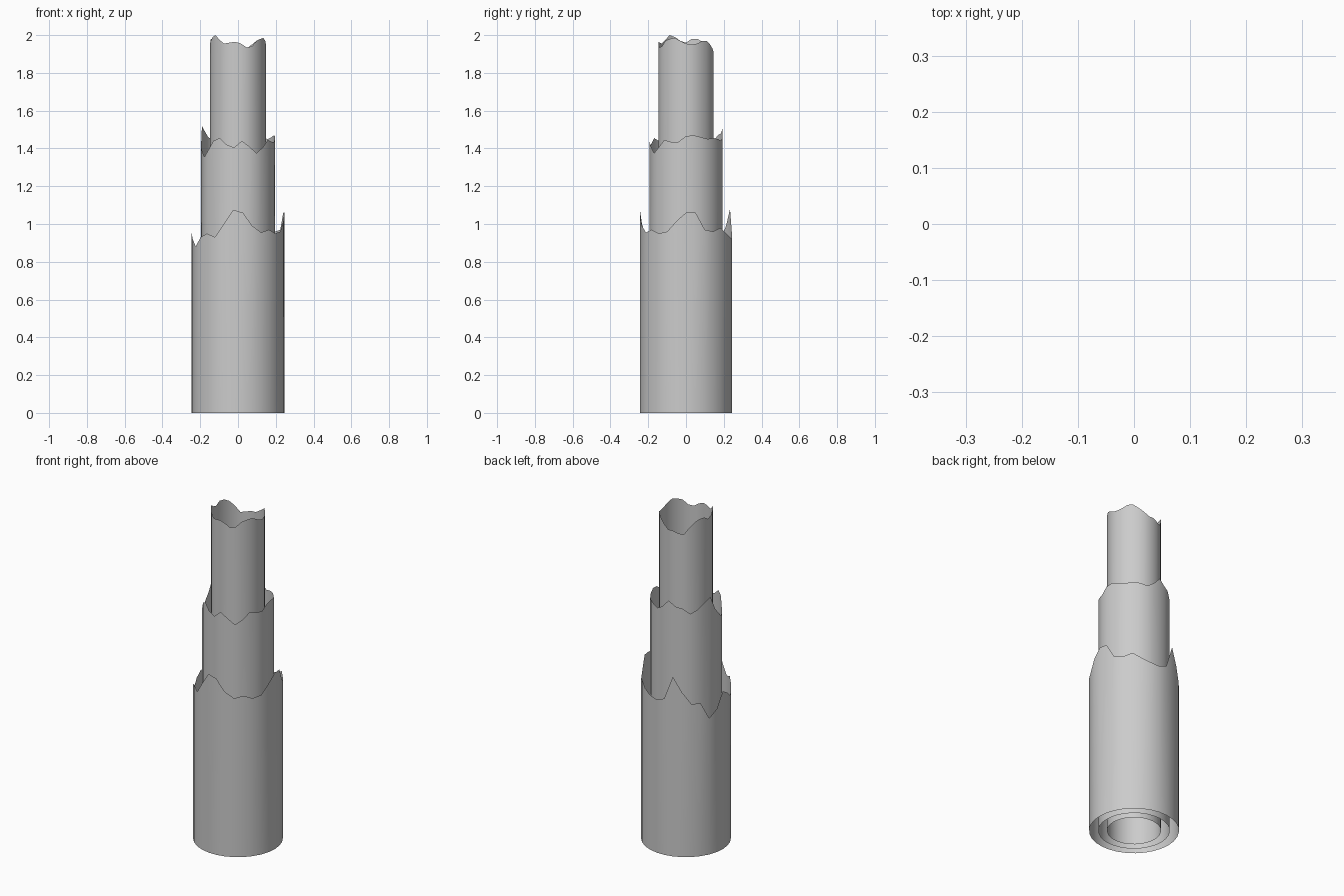
import bpy, bmesh, math

# Rim heights (hundredths) counter-clockwise from +x, one per 12 degrees
OUTER = [106, 106, 97, 96, 98, 95, 93, 92, 94, 108, 99, 92, 92, 82, 86,
         95, 92, 88, 93, 95, 93, 100, 107.5, 106, 99, 95.5, 97, 95, 96, 101.5]
MIDDLE = [146.5, 147, 146, 145, 145.5, 145, 144, 146.5, 151, 148, 147, 144, 146, 149.5, 152,
          143, 139, 135.5, 139, 144, 145.5, 142, 140.5, 144, 141, 137.5, 140.5, 144.5, 143.5, 143.5]
INNER = [195.5, 195, 195.5, 197, 197, 195, 193, 191, 191, 190, 189.5, 193.5, 196.5, 198, 198,
         196, 197, 199, 200, 197.5, 195.5, 196, 196.5, 195.5, 193.5, 194, 197, 198, 198.5, 197]


def torn_tube(name, radius, rim):
    """Open, single-walled tube with a ragged upper rim."""
    bm = bmesh.new()
    n = len(rim)
    columns = []
    for k, h in enumerate(rim):
        a = 2 * math.pi * k / n
        x, y = radius * math.cos(a), radius * math.sin(a)
        columns.append((bm.verts.new((x, y, 0)), bm.verts.new((x, y, h / 100))))
    for k in range(n):
        (b0, t0), (b1, t1) = columns[k], columns[(k + 1) % n]
        bm.faces.new((b0, b1, t1, t0)).smooth = True
    mesh = bpy.data.meshes.new(name)
    bm.to_mesh(mesh)
    bm.free()
    obj = bpy.data.objects.new(name, mesh)
    bpy.context.collection.objects.link(obj)
    return obj


# Three nested tubes, taller towards the middle
torn_tube("outer_tube", 0.245, OUTER)
torn_tube("middle_tube", 0.195, MIDDLE)
torn_tube("inner_tube", 0.147, INNER)
